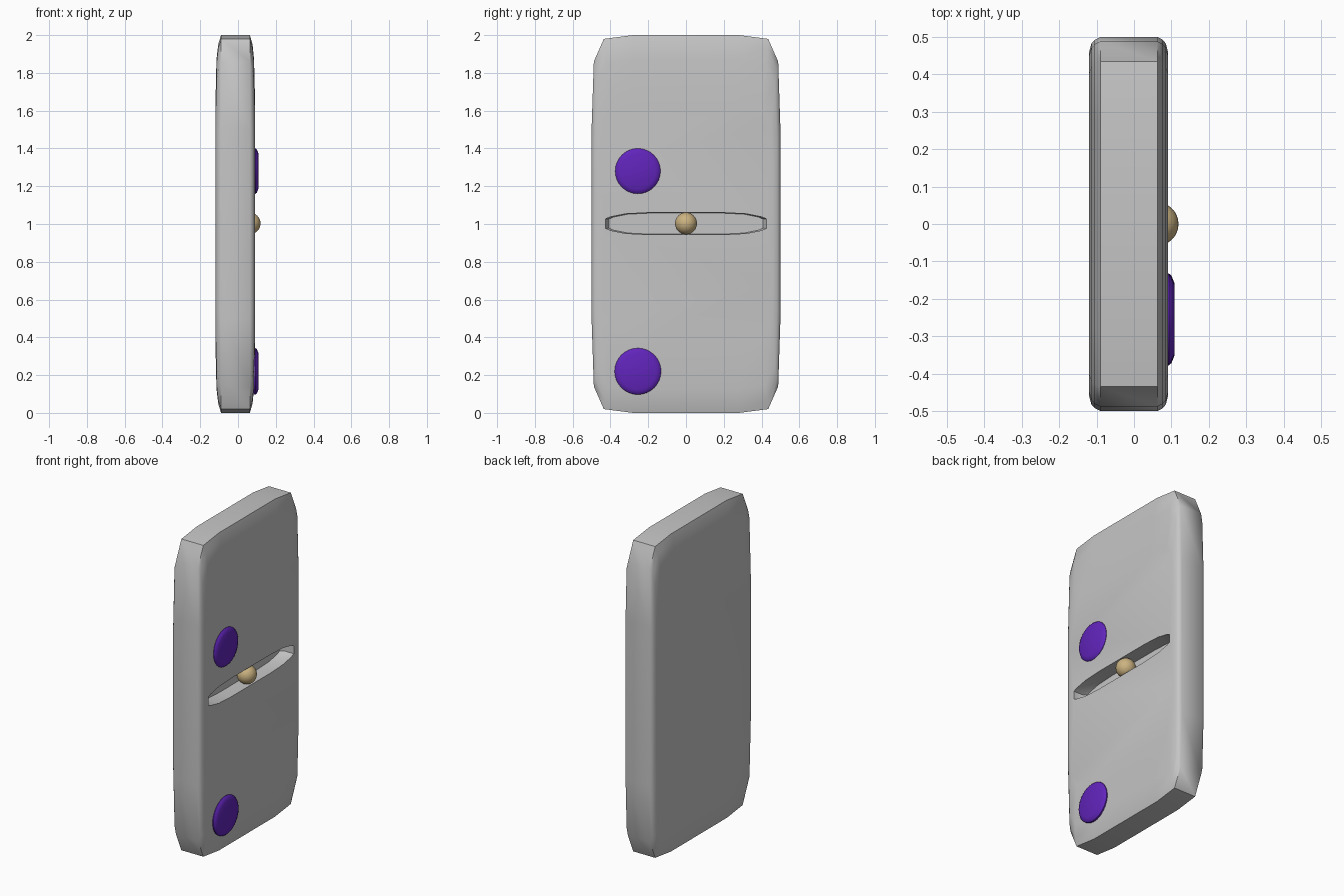
import bpy, bmesh, math

if "Cube" in bpy.data.objects:
    bpy.data.objects.remove(bpy.data.objects["Cube"])


def material(name, rgb):
    m = bpy.data.materials.new(name)
    m.diffuse_color = (*rgb, 1)
    m.use_nodes = True
    m.node_tree.nodes["Principled BSDF"].inputs["Base Color"].default_value = m.diffuse_color
    return m


GREY = material("grey", (0.56, 0.56, 0.56))
PURPLE = material("purple", (0.12, 0.018, 0.5))
BRASS = material("brass", (0.6, 0.45, 0.22))


def loft(name, rings, mat):
    """Join equal-sized rings of points into a closed solid."""
    bm = bmesh.new()
    loops = [[bm.verts.new(p) for p in r] for r in rings]
    n = len(loops[0])
    for a, b in zip(loops, loops[1:]):
        for i in range(n):
            j = (i + 1) % n
            bm.faces.new((a[i], a[j], b[j], b[i]))
    bm.faces.new(loops[0][::-1])
    bm.faces.new(loops[-1])
    bmesh.ops.recalc_face_normals(bm, faces=bm.faces)
    me = bpy.data.meshes.new(name)
    bm.to_mesh(me)
    bm.free()
    me.materials.append(mat)
    ob = bpy.data.objects.new(name, me)
    bpy.context.collection.objects.link(ob)
    return ob


def smooth(ob, angle):
    bpy.ops.object.select_all(action='DESELECT')
    ob.select_set(True)
    bpy.context.view_layer.objects.active = ob
    bpy.ops.object.shade_smooth_by_angle(angle=math.radians(angle))


def mirrored(quarter):
    """Mirror a quarter outline (y, z) into a full loop."""
    q = quarter
    return (q + [(-y, z) for y, z in reversed(q)]
            + [(-y, -z) for y, z in q] + [(y, -z) for y, z in reversed(q)])


# tile body: softly chamfered outline, rounded towards both big faces
outline = mirrored([(0.5, 0.5), (0.488, 0.86), (0.435, 0.98), (0.28, 1.0)])
layers = [(-0.12, 0.92, 0.62), (-0.114, 0.965, 0.87), (-0.105, 0.985, 0.95),
          (-0.09, 1, 1), (0.063, 1, 1), (0.077, 0.985, 0.95),
          (0.085, 0.965, 0.87), (0.091, 0.92, 0.62)]
body = loft("tile_body", [[(x, y * sy, 1 + z * sz) for y, z in outline]
                          for x, sy, sz in layers], GREY)

# groove across the middle of the face
slot = mirrored([(0.425, 0.025), (0.4, 0.036), (0.32, 0.052), (0.2, 0.058)])
cutter = loft("groove_cutter", [[(x, y * s, 1.002 + z * s) for y, z in slot]
                                for x, s in ((0.005, 0.96), (0.03, 1), (0.2, 1))], GREY)
cutter.hide_render = True
mod = body.modifiers.new("groove", 'BOOLEAN')
mod.object = cutter
mod.operation = 'DIFFERENCE'
mod.solver = 'EXACT'
bpy.context.view_layer.objects.active = body
bpy.ops.object.modifier_apply(modifier="groove")
bpy.data.objects.remove(cutter)
smooth(body, 40)

# pips with a bevelled rim
for name, z, r in (("upper_pip", 1.28, 0.12), ("lower_pip", 0.22, 0.123)):
    rings = [[(x, -0.255 + rr * math.cos(t * math.pi / 16), z + rr * math.sin(t * math.pi / 16))
              for t in range(32)]
             for x, rr in ((0.06, r), (0.093, r), (0.1, r - 0.006), (0.108, r - 0.026))]
    smooth(loft(name, rings, PURPLE), 30)

# brass ball in the groove
bpy.ops.mesh.primitive_uv_sphere_add(segments=32, ring_count=16, radius=0.058,
                                     location=(0.061, 0, 1.003))
ball = bpy.context.object
ball.name = "centre_ball"
ball.data.materials.append(BRASS)
bpy.ops.object.shade_smooth()
